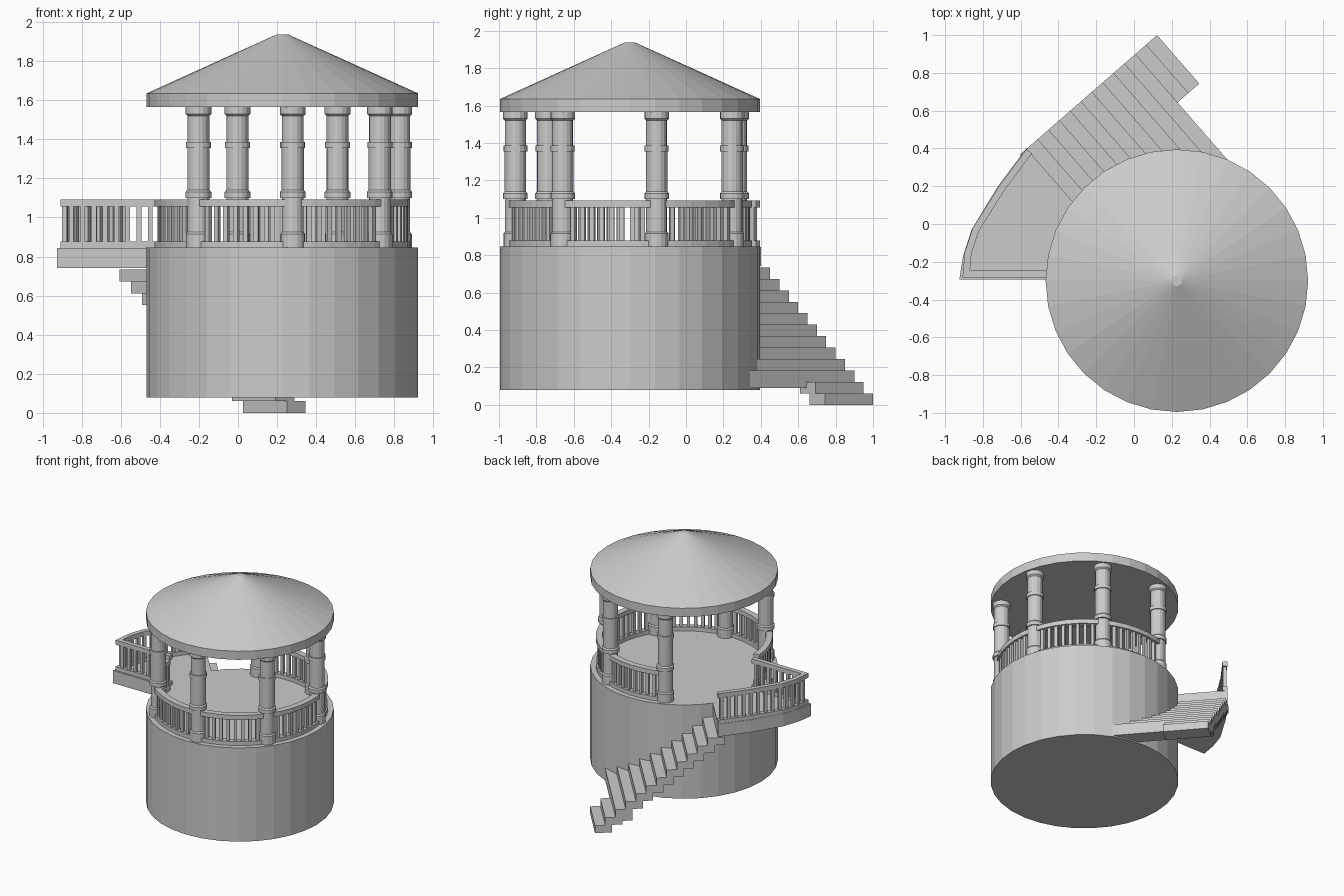
import bpy, bmesh
from math import sin, cos, radians, sqrt, atan2, ceil
from mathutils import Vector, Matrix

if "Cube" in bpy.data.objects:
    bpy.data.objects.remove(bpy.data.objects["Cube"])

C = Vector((0.227, -0.30))
R = 0.695


def finish(bm, name):
    bmesh.ops.recalc_face_normals(bm, faces=bm.faces)
    me = bpy.data.meshes.new(name)
    bm.to_mesh(me)
    bm.free()
    ob = bpy.data.objects.new(name, me)
    bpy.context.collection.objects.link(ob)
    return ob


def lathe(name, profile, centre, sides):
    """Closed solid turned from (radius, z) pairs."""
    bm = bmesh.new()
    rings = []
    for r, z in profile:
        rings.append([bm.verts.new((centre.x + r * cos(radians(360 * i / sides)),
                                    centre.y + r * sin(radians(360 * i / sides)), z))
                      for i in range(sides)])
    for a, b in zip(rings, rings[1:]):
        for i in range(sides):
            j = (i + 1) % sides
            bm.faces.new((a[i], a[j], b[j], b[i]))
    bm.faces.new(rings[0])
    bm.faces.new(rings[-1])
    return finish(bm, name)


def slab(name, outline, z0, z1):
    bm = bmesh.new()
    lo = [bm.verts.new((p[0], p[1], z0)) for p in outline]
    hi = [bm.verts.new((p[0], p[1], z1)) for p in outline]
    bm.faces.new(lo)
    bm.faces.new(hi)
    n = len(lo)
    for i in range(n):
        j = (i + 1) % n
        bm.faces.new((lo[i], lo[j], hi[j], hi[i]))
    return finish(bm, name)


def offset(path, d):
    """Mitred sideways offset of an open polyline."""
    out = []
    for i, p in enumerate(path):
        a = (p - path[i - 1]).normalized() if i else None
        b = (path[i + 1] - p).normalized() if i < len(path) - 1 else None
        a, b = a or b, b or a
        t = (a + b).normalized()
        out.append(p + Vector((-t.y, t.x)) * d / max(0.4, t.dot(a)))
    return out


def railing(name, path, width, spacing):
    """Top rail, bottom rail and square balusters along a plan path."""
    outline = offset(path, width / 2) + offset(path, -width / 2)[::-1]
    slab(name + "_top_rail", outline, 1.055, 1.092)
    slab(name + "_bottom_rail", outline, 0.843, 0.877)
    lengths = [(b - a).length for a, b in zip(path, path[1:])]
    total = sum(lengths)
    n = max(2, ceil(total / spacing))
    bm = bmesh.new()
    for k in range(n):
        s = (k + 0.5) * total / n
        i = 0
        while s > lengths[i]:
            s -= lengths[i]
            i += 1
        d = (path[i + 1] - path[i]).normalized()
        p = path[i] + d * s
        m = (Matrix.Translation((p.x, p.y, 0.966)) @ Matrix.Rotation(atan2(d.y, d.x), 4, 'Z')
             @ Matrix.Diagonal((0.025, 0.025, 0.19, 1)))
        bmesh.ops.create_cube(bm, size=1, matrix=m)
    finish(bm, name + "_balusters")


def polar(r, deg):
    return C + Vector((cos(radians(deg)), sin(radians(deg)))) * r


# Round base and conical roof
lathe("base_drum", [(R, 0.08), (R, 0.845)], C, 32)
lathe("roof", [(R, 1.565), (R, 1.635), (0.028, 1.937)], C, 32)

# Columns with base, collars and capital
column = [(.064, .84), (.064, .915), (.056, .925), (.056, 1.10), (.066, 1.10), (.066, 1.13),
          (.057, 1.14), (.057, 1.355), (.064, 1.355), (.064, 1.387), (.056, 1.387),
          (.056, 1.52), (.066, 1.53), (.066, 1.57)]
angles = [-134.3 + 49.25 * i for i in range(6)]
for i, a in enumerate(angles):
    lathe(f"column_{i + 1}", column, polar(0.615, a), 16)

# Curved railings between columns, plus the stretch to the landing
spans = list(zip(angles, angles[1:])) + [(-177, angles[0])]
for i, (a, b) in enumerate(spans):
    railing(f"railing_{i + 1}", [polar(0.63, a + (b - a) * k / 6) for k in range(7)], 0.048, 0.056)

# Landing with its own railing
slab("landing", [(-.57, .40), (-.72, .20), (-.86, -.03), (-.905, -.17), (-.925, -.295),
                 (-.40, -.295), (-.30, .09)], 0.742, 0.8445)
railing("landing_railing", [Vector(p) for p in
        [(-.555, .385), (-.70, .19), (-.838, -.03), (-.878, -.15), (-.888, -.265), (-.42, -.265)]],
        0.036, 0.058)

# Stair treads climbing past the drum; upper ones run into its wall
foot = Vector((0.122, 1.0))
back = Vector((-0.754, -0.657))
side = Vector((0.657, -0.754))
pitch, depth, rise = 0.0762, 0.127, 0.0612
along, across = (C - foot).dot(back), (C - foot).dot(side)
for i in range(12):
    s = i * pitch
    width = 0.34
    if i >= 2:
        far = max(abs(along - s), abs(along - s - depth))
        width = across - sqrt(0.47 - far * far) + 0.05
    a = foot + back * s
    b = a + back * depth
    z0 = 0.09 if i == 2 else i * rise
    slab(f"stair_tread_{i + 1}", [a, a + side * width, b + side * width, b], z0, (i + 1) * rise)
